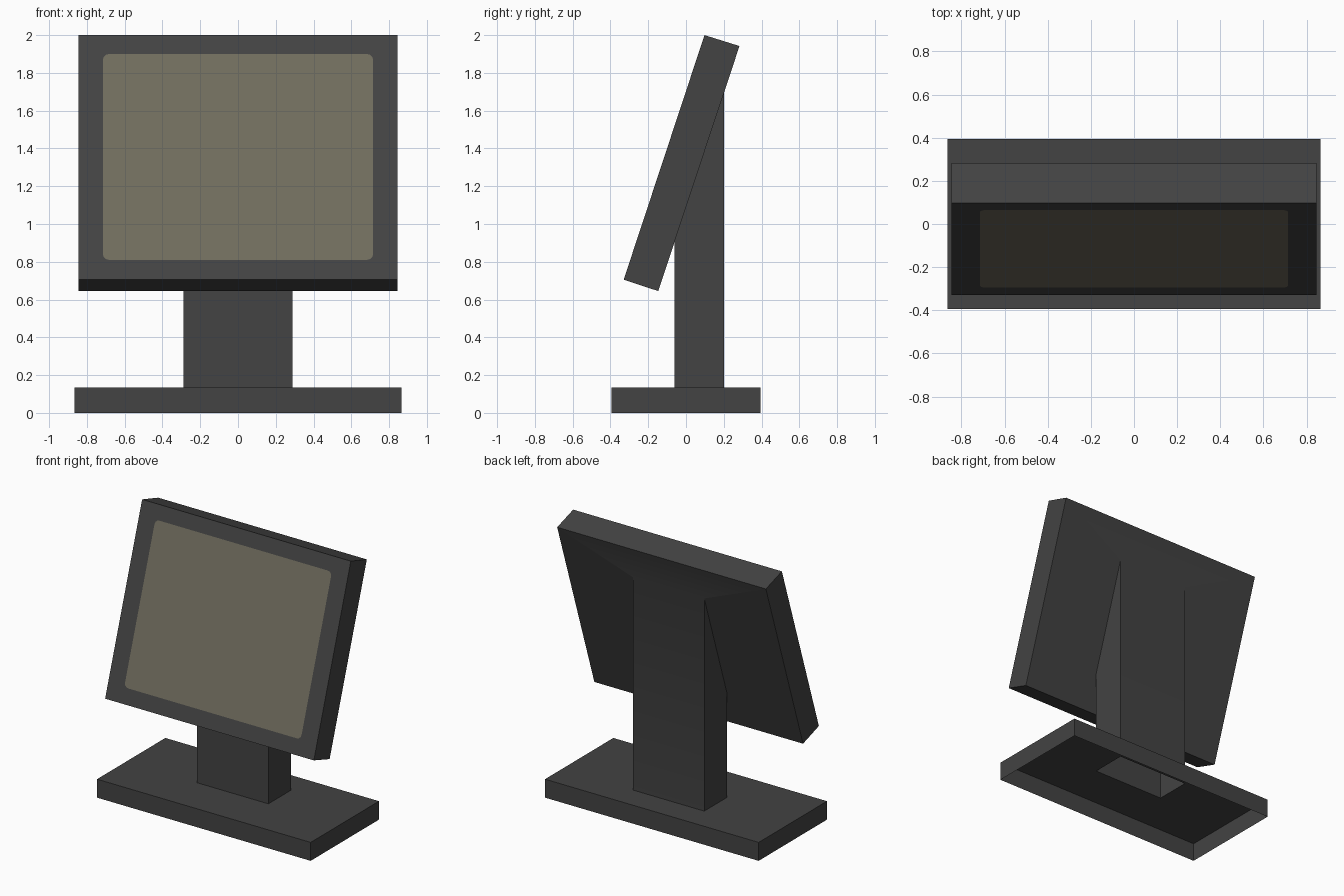
import bpy, bmesh, math
from mathutils import Vector

if "Cube" in bpy.data.objects:
    bpy.data.objects.remove(bpy.data.objects["Cube"])


def material(name, rgb):
    m = bpy.data.materials.new(name)
    m.diffuse_color = (*rgb, 1)
    m.use_nodes = True
    m.node_tree.nodes["Principled BSDF"].inputs["Base Color"].default_value = m.diffuse_color
    return m


CASING = material("dark grey plastic", (0.056, 0.056, 0.056))
GLASS = material("olive grey screen", (0.162, 0.152, 0.111))


def finish(name, bm, mats):
    bmesh.ops.recalc_face_normals(bm, faces=bm.faces)
    me = bpy.data.meshes.new(name)
    bm.to_mesh(me)
    bm.free()
    for m in mats:
        me.materials.append(m)
    ob = bpy.data.objects.new(name, me)
    bpy.context.collection.objects.link(ob)
    return ob


def rect(bm, hx, lo, hi):
    """Four vertices around a rectangle; lo and hi are (y, z) of its two long edges."""
    return [bm.verts.new((x, *p)) for x, p in ((-hx, lo), (hx, lo), (hx, hi), (-hx, hi))]


def bridge(bm, a, b):
    """Ring of quads between two four-vertex loops."""
    return [bm.faces.new((a[i], a[(i + 1) % 4], b[(i + 1) % 4], b[i])) for i in range(4)]


# Column footprint, and panel corners in (y, z)
COL_X, COL_Y0, COL_Y1 = 0.288, -0.06, 0.2
BASE_H = 0.135
FRONT_LO, FRONT_HI = Vector((-0.33, 0.705)), Vector((0.098, 2.0))
BACK_LO, BACK_HI = Vector((-0.147, 0.645)), Vector((0.283, 1.942))


def on_back(y):
    return BACK_LO.lerp(BACK_HI, (y - BACK_LO.x) / (BACK_HI.x - BACK_LO.x))


# Base: hollow tray open below, with a hole in its top under the column
bm = bmesh.new()
foot = rect(bm, 0.865, (-0.395, 0), (0.395, 0))
top = rect(bm, 0.865, (-0.395, BASE_H), (0.395, BASE_H))
hole = rect(bm, COL_X, (COL_Y0, BASE_H), (COL_Y1, BASE_H))
bridge(bm, foot, top)
bridge(bm, top, hole)
finish("base", bm, [CASING])

# Tilted display panel with the column growing out of its back
bm = bmesh.new()
front = rect(bm, 0.845, FRONT_LO, FRONT_HI)
back = rect(bm, 0.845, BACK_LO, BACK_HI)
joint = rect(bm, COL_X, on_back(COL_Y0), on_back(COL_Y1))
col = rect(bm, COL_X, (COL_Y0, BASE_H), (COL_Y1, BASE_H))
bridge(bm, front, back)
back_faces = bridge(bm, back, joint)
col_faces = bridge(bm, joint, col)
# Back of the column blends softly into the panel above it
back_faces[2].smooth = col_faces[2].smooth = True

# Screen: rounded rectangle cut into the front face
height = (FRONT_HI - FRONT_LO).length
s0, s1, sx, r = 0.081 * height, 0.923 * height, 0.715, 0.032
corners = []
for i, (cx, cs) in enumerate(((-sx + r, s0 + r), (sx - r, s0 + r),
                              (sx - r, s1 - r), (-sx + r, s1 - r))):
    pts = []
    for k in range(4):
        a = math.pi + math.pi / 2 * (i + k / 3)
        p = FRONT_LO.lerp(FRONT_HI, (cs + r * math.sin(a)) / height)
        pts.append(bm.verts.new((cx + r * math.cos(a), p.x, p.y)))
    corners.append(pts)
for i in range(4):
    j = (i + 1) % 4
    bm.faces.new((front[i], front[j], corners[j][0], corners[i][-1]))
    bm.faces.new([front[i]] + corners[i][::-1])
screen = bm.faces.new([v for c in corners for v in c])
screen.material_index = 1
finish("display_and_column", bm, [CASING, GLASS])
